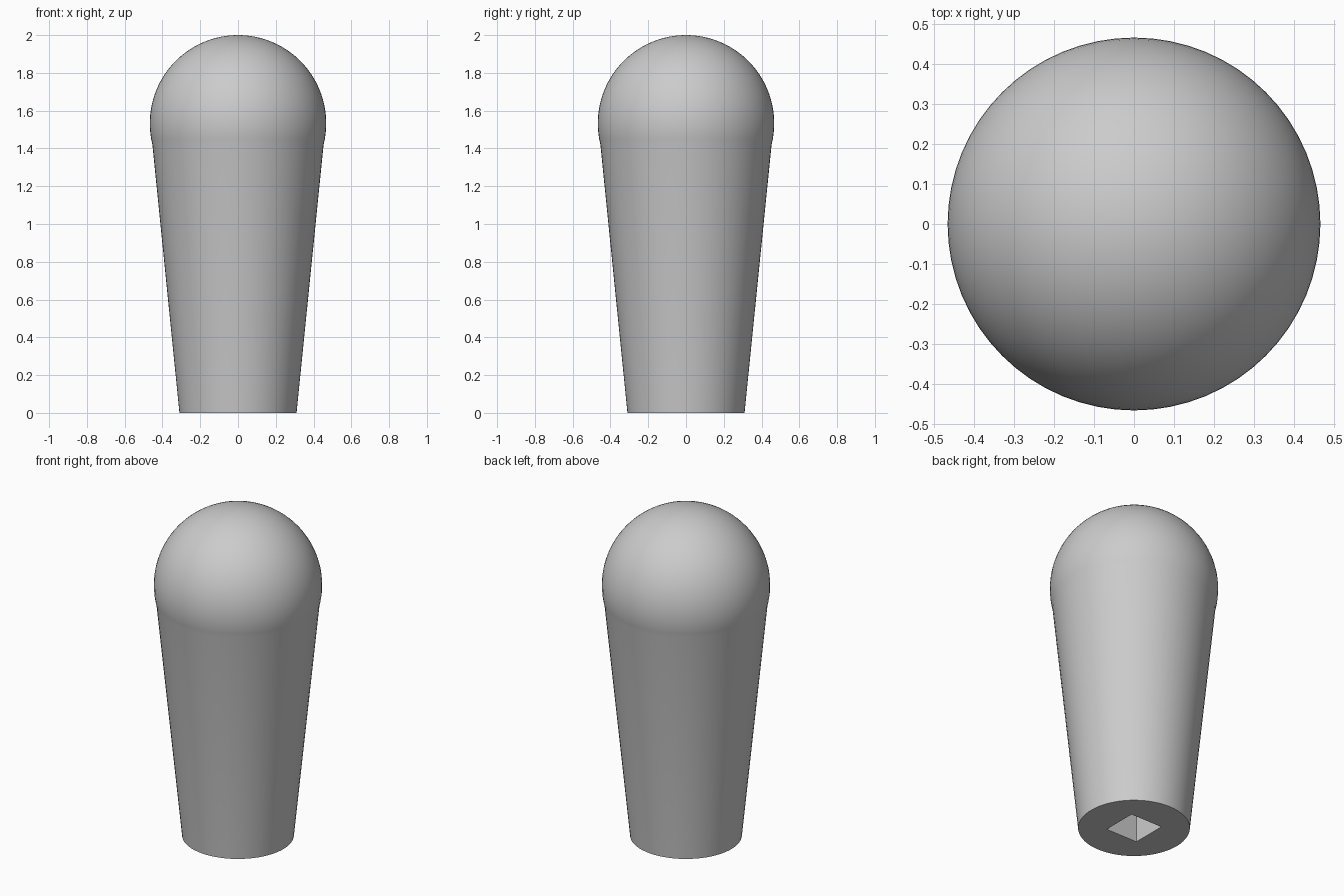
import bpy, bmesh, math
from mathutils import Vector

cube = bpy.data.objects.get("Cube")
if cube:
    bpy.data.objects.remove(cube, do_unlink=True)

SEGMENTS = 64
BALL_R = 0.467
BALL_Z = 2.0 - BALL_R
BASE_R = 0.31
JOIN_Z = 1.42
SOCKET = 0.215
SOCKET_DEPTH = 0.8

grey = bpy.data.materials.new("grey")
grey.use_nodes = True
colour = (0.6, 0.6, 0.6, 1)
grey.diffuse_color = colour
grey.node_tree.nodes["Principled BSDF"].inputs["Base Color"].default_value = colour


def make_object(name, bm):
    mesh = bpy.data.meshes.new(name)
    bm.to_mesh(mesh)
    bm.free()
    mesh.materials.append(grey)
    obj = bpy.data.objects.new(name, mesh)
    bpy.context.collection.objects.link(obj)
    return obj


# Tapered grip running into a ball-shaped head
bm = bmesh.new()
start = math.asin((JOIN_Z - BALL_Z) / BALL_R)
steps = 28
profile = [Vector((BASE_R, 0, 0))]
for i in range(steps + 1):
    a = start + (math.pi / 2 - start) * i / steps
    profile.append(Vector((BALL_R * math.cos(a), 0, BALL_Z + BALL_R * math.sin(a))))
verts = [bm.verts.new(p) for p in profile]
edges = [bm.edges.new(pair) for pair in zip(verts, verts[1:])]
bmesh.ops.spin(bm, geom=verts + edges, cent=(0, 0, 0), axis=(0, 0, 1),
               angle=math.tau, steps=SEGMENTS)
bmesh.ops.remove_doubles(bm, verts=bm.verts, dist=0.0005)
bmesh.ops.holes_fill(bm, edges=[e for e in bm.edges if e.is_boundary], sides=0)
bmesh.ops.recalc_face_normals(bm, faces=bm.faces)
handle = make_object("handle", bm)

# Square socket in the underside
bm = bmesh.new()
bmesh.ops.create_cube(bm, size=1)
bmesh.ops.scale(bm, vec=(SOCKET, SOCKET, SOCKET_DEPTH * 2), verts=bm.verts)
cutter = make_object("socket_cutter", bm)
cutter.hide_render = True

cut = handle.modifiers.new("socket", 'BOOLEAN')
cut.operation = 'DIFFERENCE'
cut.solver = 'EXACT'
cut.object = cutter

bpy.ops.object.select_all(action='DESELECT')
bpy.context.view_layer.objects.active = handle
handle.select_set(True)
bpy.ops.object.modifier_apply(modifier=cut.name)
bpy.data.objects.remove(cutter, do_unlink=True)
bpy.ops.object.shade_smooth_by_angle(angle=math.radians(30))
